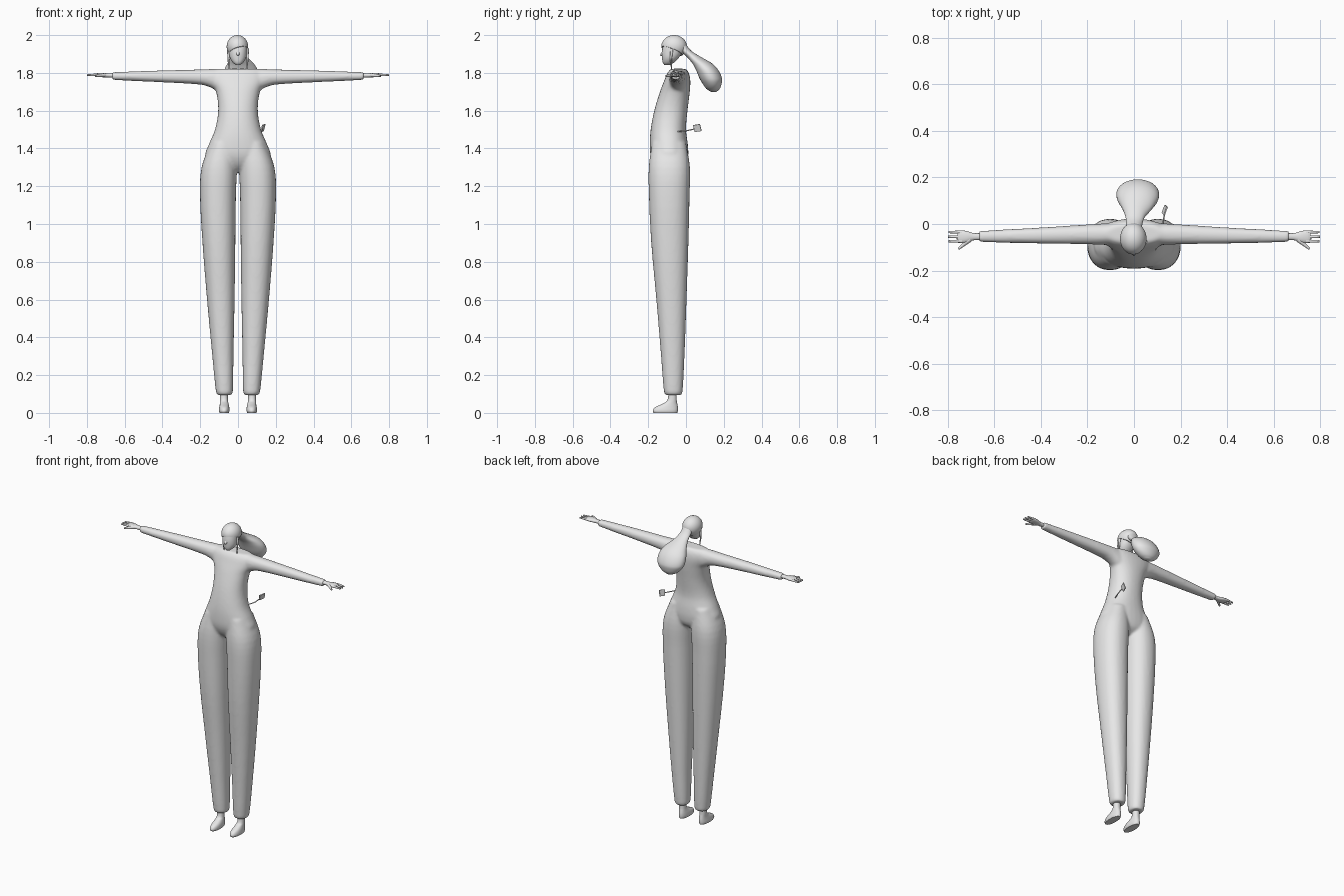
import bpy, bmesh, math
from mathutils import Vector, Matrix

cube = bpy.data.objects.get("Cube")
if cube:
    bpy.data.objects.remove(cube, do_unlink=True)

GREY = (0.8, 0.8, 0.8, 1.0)
mat = bpy.data.materials.new("plain grey")
mat.use_nodes = True
mat.diffuse_color = GREY
for node in mat.node_tree.nodes:
    if node.type == 'BSDF_PRINCIPLED':
        node.inputs["Base Color"].default_value = GREY


def smooth_rings(rings, steps):
    """Smoothly interpolate rings (position first) along their length."""
    def slope(i, k):
        a, b = rings[max(i - 1, 0)], rings[min(i + 1, len(rings) - 1)]
        return (b[k] - a[k]) / (b[0] - a[0])
    out = []
    for i in range(len(rings) - 1):
        r, s = rings[i], rings[i + 1]
        h = s[0] - r[0]
        for j in range(steps):
            t = j / steps
            w = t * t * (3 - 2 * t)
            row = [r[0] + h * t]
            for k in range(1, 5):
                row.append(r[k] * (1 - w) + s[k] * w
                           + h * slope(i, k) * t * (1 - t) ** 2
                           - h * slope(i + 1, k) * t * t * (1 - t))
            out.append(row)
    return out + [rings[-1]]


def loft(bm, rings, axis='Z', side=1, steps=4, sides=32, power=2.2):
    """Rings are (position, a min, a max, b min, b max) along the axis."""
    loops = []
    for p, a0, a1, b0, b1 in smooth_rings(rings, steps):
        loop = []
        for n in range(sides):
            ang = 2 * math.pi * n / sides
            c, s = math.cos(ang), math.sin(ang)
            a = (a0 + a1) / 2 + (a1 - a0) / 2 * math.copysign(abs(c) ** (2 / power), c)
            b = (b0 + b1) / 2 + (b1 - b0) / 2 * math.copysign(abs(s) ** (2 / power), s)
            co = (a * side, b, p) if axis == 'Z' else (p * side, a, b)
            loop.append(bm.verts.new(co))
        loops.append(loop)
    for lo, hi in zip(loops, loops[1:]):
        for n in range(sides):
            m = (n + 1) % sides
            bm.faces.new((lo[n], lo[m], hi[m], hi[n]))
    bm.faces.new(loops[0])
    bm.faces.new(loops[-1])


def rod(bm, start, end, r1, r2, sides=12):
    p, q = Vector(start), Vector(end)
    turn = (q - p).to_track_quat('Z', 'Y').to_matrix().to_4x4()
    bmesh.ops.create_cone(bm, cap_ends=True, segments=sides, radius1=r1, radius2=r2,
                          depth=(q - p).length, matrix=Matrix.Translation((p + q) / 2) @ turn)


def finish(bm, name):
    bmesh.ops.recalc_face_normals(bm, faces=bm.faces[:])
    mesh = bpy.data.meshes.new(name)
    bm.to_mesh(mesh)
    bm.free()
    mesh.materials.append(mat)
    ob = bpy.data.objects.new(name, mesh)
    bpy.context.collection.objects.link(ob)
    bpy.ops.object.select_all(action='DESELECT')
    ob.select_set(True)
    bpy.context.view_layer.objects.active = ob
    bpy.ops.object.shade_smooth_by_angle(angle=math.radians(50))
    return ob


def even(rings):
    """Expand (position, half width, b min, b max) to a symmetric ring."""
    return [(p, -w, w, b0, b1) for p, w, b0, b1 in rings]


# Jumpsuit: torso, legs and sleeves fused into one smooth skin
bm = bmesh.new()
loft(bm, even([
    (1.275, .04, -.13, -.04), (1.31, .12, -.165, 0), (1.36, .172, -.187, .012),
    (1.42, .155, -.192, .01), (1.5, .122, -.187, 0), (1.6, .105, -.168, .008),
    (1.7, .116, -.138, .02), (1.76, .145, -.115, .023), (1.8, .145, -.098, .015),
    (1.822, .12, -.08, 0)]))
for side in (1, -1):
    loft(bm, [
        (.095, .033, .110, -.110, -.024), (.112, .027, .117, -.117, -.018),
        (.3, .024, .136, -.132, -.008), (.6, .018, .164, -.157, .003),
        (.9, .014, .188, -.184, .013), (1.15, .011, .201, -.196, .019),
        (1.3, .006, .193, -.197, .021), (1.43, .01, .145, -.18, 0)], side=side)
    loft(bm, [
        (.04, -.09, .005, 1.69, 1.822), (.1, -.09, .005, 1.70, 1.822),
        (.15, -.089, .001, 1.725, 1.82), (.2, -.087, -.002, 1.738, 1.818),
        (.4, -.084, -.015, 1.75, 1.813), (.55, -.081, -.023, 1.757, 1.808),
        (.665, -.078, -.03, 1.763, 1.804)], axis='X', side=side)
suit = finish(bm, "jumpsuit")
remesh = suit.modifiers.new("fuse", 'REMESH')
remesh.mode = 'VOXEL'
remesh.voxel_size = 0.008
remesh.use_smooth_shade = True
relax = suit.modifiers.new("relax", 'SMOOTH')
relax.factor = 0.5
relax.iterations = 6

for side, label in ((1, "left"), (-1, "right")):
    # Hand with three fingers and a thumb
    bm = bmesh.new()
    loft(bm, [
        (.64, -.069, -.039, 1.775, 1.799), (.69, -.070, -.039, 1.776, 1.798),
        (.72, -.080, -.030, 1.777, 1.800), (.748, -.081, -.028, 1.780, 1.798),
        (.758, -.076, -.032, 1.784, 1.795)], axis='X', side=side, sides=20)
    for y, tip in ((-.035, .797), (-.055, .80), (-.074, .797)):
        rod(bm, (side * .74, y, 1.79), (side * tip, y, 1.788), .0075, .0045)
    rod(bm, (side * .705, -.066, 1.788), (side * .755, -.107, 1.784), .011, .005)
    finish(bm, label + "_hand")

    # Foot and ankle
    bm = bmesh.new()
    loft(bm, [
        (0, .049, .098, -.172, -.046), (.012, .045, .101, -.176, -.043),
        (.03, .046, .099, -.163, -.043), (.048, .050, .096, -.125, -.046),
        (.065, .053, .095, -.099, -.049), (.12, .054, .095, -.093, -.05)],
        side=side, sides=24)
    finish(bm, label + "_foot")

    # Thin lock of hair hanging in front of the ear
    bm = bmesh.new()
    rod(bm, (side * .05, -.075, 1.93), (side * .051, -.08, 1.87), .008, .005)
    rod(bm, (side * .051, -.08, 1.87), (side * .047, -.077, 1.82), .005, .002)
    finish(bm, label + "_hair_lock")

# Face with a small nose
bm = bmesh.new()
loft(bm, even([
    (1.842, .012, -.115, -.085), (1.855, .028, -.123, -.062), (1.88, .043, -.127, -.038),
    (1.91, .048, -.128, -.02), (1.945, .05, -.122, -.01)]), sides=24)
rod(bm, (0, -.12, 1.903), (0, -.137, 1.892), .012, .003)
finish(bm, "face")

# Hair cap, cut along a slanted fringe
bm = bmesh.new()
bmesh.ops.create_uvsphere(bm, u_segments=32, v_segments=20, radius=1,
                          matrix=Matrix.Translation((-.003, -.063, 1.939))
                          @ Matrix.Diagonal((.057, .068, .061, 1)))
cut = bmesh.ops.bisect_plane(bm, geom=bm.verts[:] + bm.edges[:] + bm.faces[:],
                             plane_co=(0, -.07, 1.913), plane_no=(-.3, .4, 1), clear_inner=True)
bmesh.ops.holes_fill(bm, edges=[e for e in bm.edges if e.is_boundary])
finish(bm, "hair_cap")

# Ponytail, narrow at the tie and full at the end
bm = bmesh.new()
loft(bm, [
    (1.70, -.005, .035, .132, .162), (1.715, -.035, .066, .108, .178),
    (1.74, -.06, .093, .09, .188), (1.77, -.075, .107, .072, .191),
    (1.815, -.072, .104, .053, .171), (1.85, -.056, .083, .034, .138),
    (1.885, -.038, .048, .004, .078), (1.915, -.034, .036, -.03, .030),
    (1.955, -.036, .034, -.065, -.002)], power=2)
finish(bm, "ponytail")

# Hanging tag on a string at the waist
bm = bmesh.new()
rod(bm, (.10, -.065, 1.488), (.125, 0, 1.493), .003, .003, 8)
rod(bm, (.125, 0, 1.493), (.131, .045, 1.503), .003, .003, 8)
finish(bm, "tag_string")
bm = bmesh.new()
bmesh.ops.create_cube(bm, size=1, matrix=Matrix.Translation((.132, .06, 1.508))
                      @ Matrix.Rotation(-.3, 4, 'Z') @ Matrix.Rotation(.3, 4, 'Y')
                      @ Matrix.Rotation(.15, 4, 'X') @ Matrix.Diagonal((.006, .038, .038, 1)))
finish(bm, "tag")
